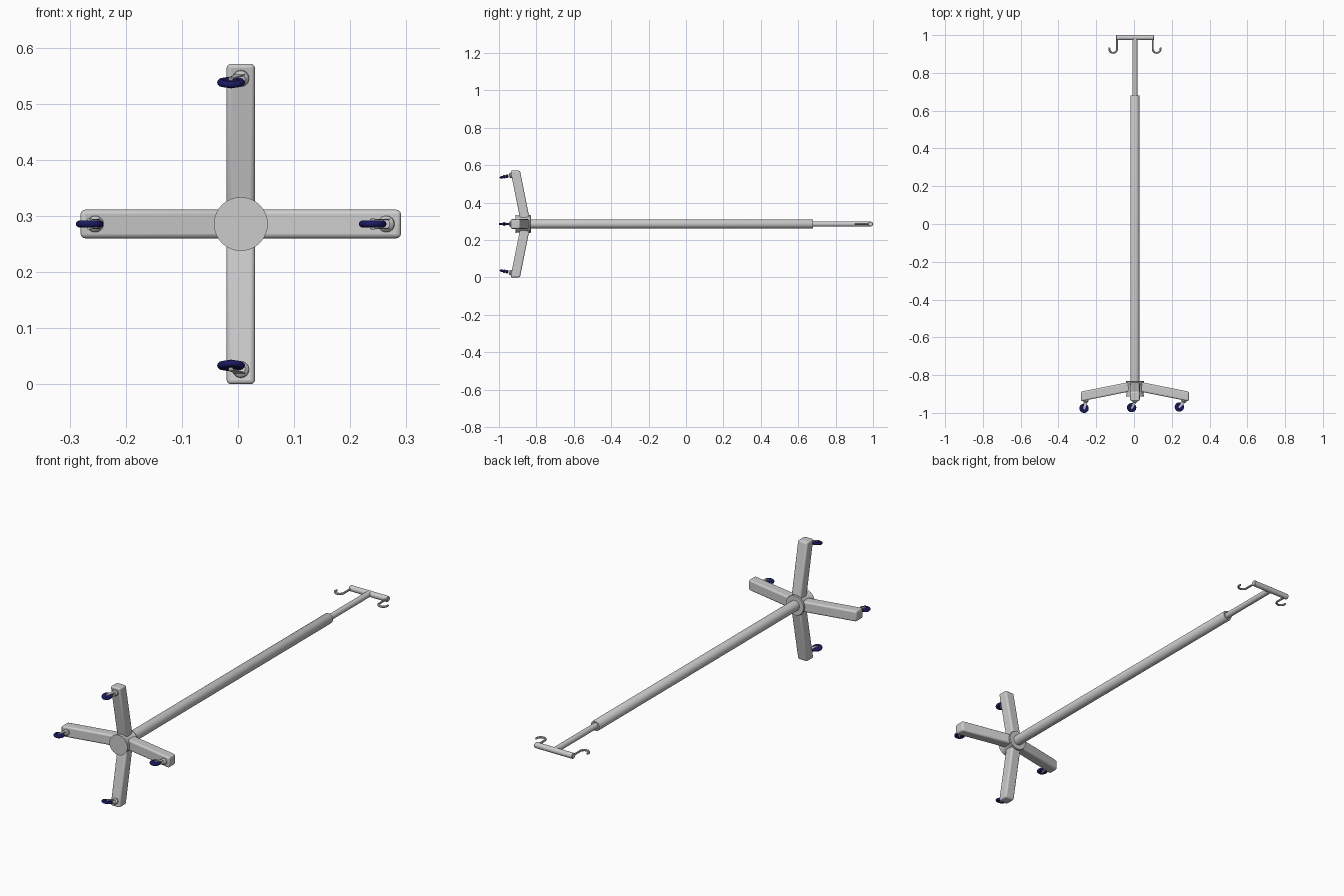
import bpy, bmesh
from math import pi, sin, cos, atan
from mathutils import Matrix, Vector

if "Cube" in bpy.data.objects:
    bpy.data.objects.remove(bpy.data.objects["Cube"])

# Modelled upright (local z along the pole), then laid down along world y
LAY = Matrix.Translation((0.005, 0, 0.2855)) @ Matrix.Rotation(-pi / 2, 4, 'X')
SLOPE = 0.2
navy = bpy.data.materials.new("navy_rubber")
navy.diffuse_color = (0.01, 0.01, 0.12, 1)
navy.use_nodes = True
navy.node_tree.nodes["Principled BSDF"].inputs["Base Color"].default_value = navy.diffuse_color


def finish(name, bm, matrix=Matrix(), mat=None, bevel=0, segs=3):
    bmesh.ops.recalc_face_normals(bm, faces=bm.faces)
    me = bpy.data.meshes.new(name)
    bm.to_mesh(me)
    bm.free()
    ob = bpy.data.objects.new(name, me)
    bpy.context.collection.objects.link(ob)
    ob.matrix_world = LAY @ matrix
    if mat:
        me.materials.append(mat)
    if bevel:
        m = ob.modifiers.new("bevel", 'BEVEL')
        m.width, m.segments = bevel, segs
    smooth(ob)
    return ob


def smooth(ob):
    bpy.ops.object.select_all(action='DESELECT')
    ob.select_set(True)
    bpy.context.view_layer.objects.active = ob
    bpy.ops.object.shade_smooth_by_angle(angle=0.6)


def lathe(bm, profile, steps=32, closed=False, matrix=Matrix()):
    # Spin (radius, height) points around z
    rings = []
    for i in range(steps):
        a = 2 * pi * i / steps
        rings.append([bm.verts.new(matrix @ Vector((r * cos(a), r * sin(a), z))) for r, z in profile])
    n = len(profile)
    for i in range(steps):
        p, q = rings[i], rings[(i + 1) % steps]
        for j in range(n if closed else n - 1):
            k = (j + 1) % n
            bm.faces.new((p[j], q[j], q[k], p[k]))
    if not closed:
        bm.faces.new([r[0] for r in rings])
        bm.faces.new([r[-1] for r in rings])


def lathed(name, profile, matrix=Matrix(), steps=32):
    bm = bmesh.new()
    lathe(bm, profile, steps, matrix=matrix)
    return finish(name, bm)


def plate(bm, outline, y0, y1):
    # Extrude an xz outline between two y positions
    a = [bm.verts.new((x, y0, z)) for x, z in outline]
    b = [bm.verts.new((x, y1, z)) for x, z in outline]
    bm.faces.new(a)
    bm.faces.new(b)
    for i in range(len(a)):
        j = (i + 1) % len(a)
        bm.faces.new((a[i], a[j], b[j], b[i]))


# Hub, telescoping pole and top crossbar
lathed("hub", [(0.048, -0.912), (0.045, -0.9), (0.043, -0.872), (0.045, -0.845),
               (0.048, -0.835), (0.046, -0.830), (0.034, -0.830)])
lathed("outer_pole", [(0.0245, -0.86), (0.0245, 0.676), (0.0225, 0.68), (0.016, 0.68), (0.014, 0.67)])
lathed("inner_pole", [(0.0138, 0.6), (0.0138, 0.985)])
lathed("crossbar", [(0.011, -0.101), (0.0135, -0.0985), (0.0135, 0.0985), (0.011, 0.101)],
       Matrix.Translation((0, 0, 0.9865)) @ Matrix.Rotation(pi / 2, 4, 'Y'))

# J-shaped hooks under the crossbar ends
for side, label in ((-1, "left"), (1, "right")):
    pts = [(0.094, 0.982), (0.094, 0.95)]
    pts += [(0.115 - 0.021 * cos(t * pi / 10), 0.927 - 0.021 * sin(t * pi / 10)) for t in range(12)]
    cu = bpy.data.curves.new("hook", 'CURVE')
    cu.dimensions = '3D'
    cu.bevel_depth, cu.bevel_resolution, cu.use_fill_caps = 0.005, 3, True
    sp = cu.splines.new('POLY')
    sp.points.add(len(pts) - 1)
    for p, (x, z) in zip(sp.points, pts):
        p.co = (side * x, 0, z, 1)
    ob = bpy.data.objects.new(label + "_hook", cu)
    bpy.context.collection.objects.link(ob)
    ob.matrix_world = LAY
    bpy.ops.object.select_all(action='DESELECT')
    ob.select_set(True)
    bpy.context.view_layer.objects.active = ob
    bpy.ops.object.convert(target='MESH')
    smooth(bpy.context.view_layer.objects.active)

# Four sloping legs, each with a trailing caster
for i, label in enumerate(("right", "lower", "left", "upper")):
    turn = Matrix.Rotation(i * pi / 2, 4, 'Z')
    bm = bmesh.new()
    plate(bm, [(x, -0.856 - SLOPE * x + s * 0.0255) for x, s in ((0.01, -1), (0.2855, -1), (0.2855, 1), (0.01, 1))],
          -0.0255, 0.0255)
    finish(label + "_leg", bm, turn, bevel=0.008)

    # Casters stand square to the leg underside and all trail towards -x
    mount = (turn @ Matrix.Translation((0.26, 0, -0.8815 - SLOPE * 0.26))
             @ Matrix.Rotation(atan(SLOPE), 4, 'Y') @ Matrix.Rotation(-i * pi / 2, 4, 'Z'))
    bm = bmesh.new()
    lathe(bm, [(0.0145, 0.004), (0.0145, -0.006), (0.012, -0.009), (0.008, -0.012)], 24)
    for s in (-1, 1):
        plate(bm, [(-0.009, -0.007), (0.009, -0.007), (-0.012, -0.042), (-0.0175, -0.045), (-0.022, -0.041)],
              s * 0.0068, s * 0.009)
    finish(label + "_caster_fork", bm, mount)

    axle = mount @ Matrix.Translation((-0.0175, 0, -0.0395)) @ Matrix.Rotation(pi / 2, 4, 'X')
    bm = bmesh.new()
    tyre = [(0.0185 + 0.0062 * cos(k * pi / 6), 0.0062 * sin(k * pi / 6)) for k in range(12)]
    lathe(bm, tyre, 32, True)
    lathe(bm, [(0.016, -0.0045), (0.016, 0.0045)], 32)
    finish(label + "_wheel", bm, axle, navy)
    bm = bmesh.new()
    lathe(bm, [(0.004, -0.0098), (0.004, 0.0098)], 16)
    finish(label + "_axle", bm, axle)
